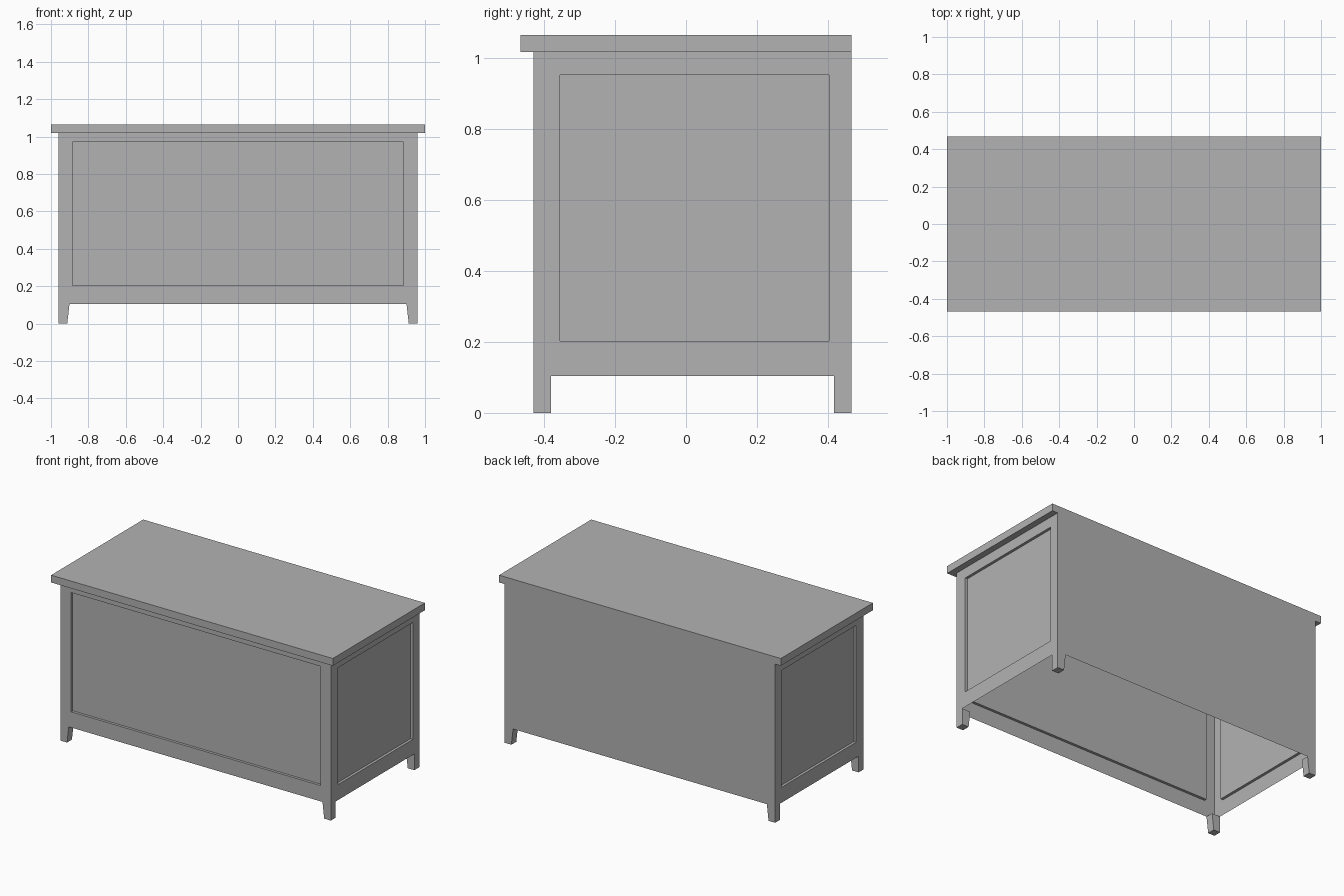
import bpy
import bmesh

if "Cube" in bpy.data.objects:
    bpy.data.objects.remove(bpy.data.objects["Cube"], do_unlink=True)

# Main dimensions
BODY_X, FRONT_Y, BACK_Y = 0.96, -0.43, 0.467
LEG_H, LID_Z, TOP_Z = 0.104, 1.018, 1.065
RECESS = 0.017

GREY = 0.448
mat = bpy.data.materials.new("plain grey")
mat.use_nodes = True
mat.diffuse_color = (GREY, GREY, GREY, 1)
mat.node_tree.nodes["Principled BSDF"].inputs["Base Color"].default_value = (GREY, GREY, GREY, 1)


def finish(name, bm):
    mesh = bpy.data.meshes.new(name)
    bm.to_mesh(mesh)
    bm.free()
    mesh.materials.append(mat)
    obj = bpy.data.objects.new(name, mesh)
    bpy.context.collection.objects.link(obj)
    return obj


def box(name, x0, x1, y0, y1, z0, z1, taper=0):
    """Box between limits; taper pulls the bottom x0 edge towards x1."""
    bm = bmesh.new()
    bmesh.ops.create_cube(bm, size=1)
    for v in bm.verts:
        low, inner = v.co.z < 0, v.co.x < 0
        v.co = (x0 if inner else x1, y0 if v.co.y < 0 else y1, z0 if low else z1)
        if low and inner:
            v.co.x += taper
    bmesh.ops.recalc_face_normals(bm, faces=bm.faces)
    return finish(name, bm)


def framed_wall(name, outer, inner, place):
    """Thin wall with a recessed panel; place maps (u, v, depth) to a point."""
    bm = bmesh.new()

    def ring(u0, u1, v0, v1, depth):
        corners = ((u0, v0), (u1, v0), (u1, v1), (u0, v1))
        return [bm.verts.new(place(u, v, depth)) for u, v in corners]

    rings = [ring(*outer, 0), ring(*inner, 0), ring(*inner, RECESS)]
    for a, b in zip(rings, rings[1:]):
        for i in range(4):
            j = (i + 1) % 4
            bm.faces.new((a[i], a[j], b[j], b[i]))
    bm.faces.new(rings[-1])
    return finish(name, bm)


# Lid
box("lid", -1, 1, -BACK_Y, BACK_Y, LID_Z, TOP_Z)

# Front wall with its recessed panel
framed_wall("front_wall", (-BODY_X, BODY_X, LEG_H, LID_Z), (-0.886, 0.886, 0.205, 0.97),
            lambda u, v, d: (u, FRONT_Y + d, v))

# Side walls, mirrored
framed_wall("left_wall", (FRONT_Y, BACK_Y, LEG_H, LID_Z), (-0.355, 0.403, 0.203, 0.953),
            lambda u, v, d: (BODY_X - d, u, v))
framed_wall("right_wall", (-BACK_Y, -FRONT_Y, LEG_H, LID_Z), (-0.403, 0.355, 0.203, 0.953),
            lambda u, v, d: (d - BODY_X, -u, v))

# Plain back wall
bm = bmesh.new()
bm.faces.new([bm.verts.new((x, BACK_Y, z)) for x, z in
              ((BODY_X, LEG_H), (-BODY_X, LEG_H), (-BODY_X, LID_Z), (BODY_X, LID_Z))])
finish("back_wall", bm)

# Tapered legs, one per corner
for end, y0, y1 in (("front", FRONT_Y, FRONT_Y + 0.05), ("back", BACK_Y - 0.05, BACK_Y)):
    for side, s in (("left", 1), ("right", -1)):
        leg = box(f"{end}_{side}_leg", 0.901, BODY_X, y0, y1, 0, LEG_H, taper=0.012)
        if s < 0:
            for v in leg.data.vertices:
                v.co.x *= -1
            leg.data.flip_normals()
